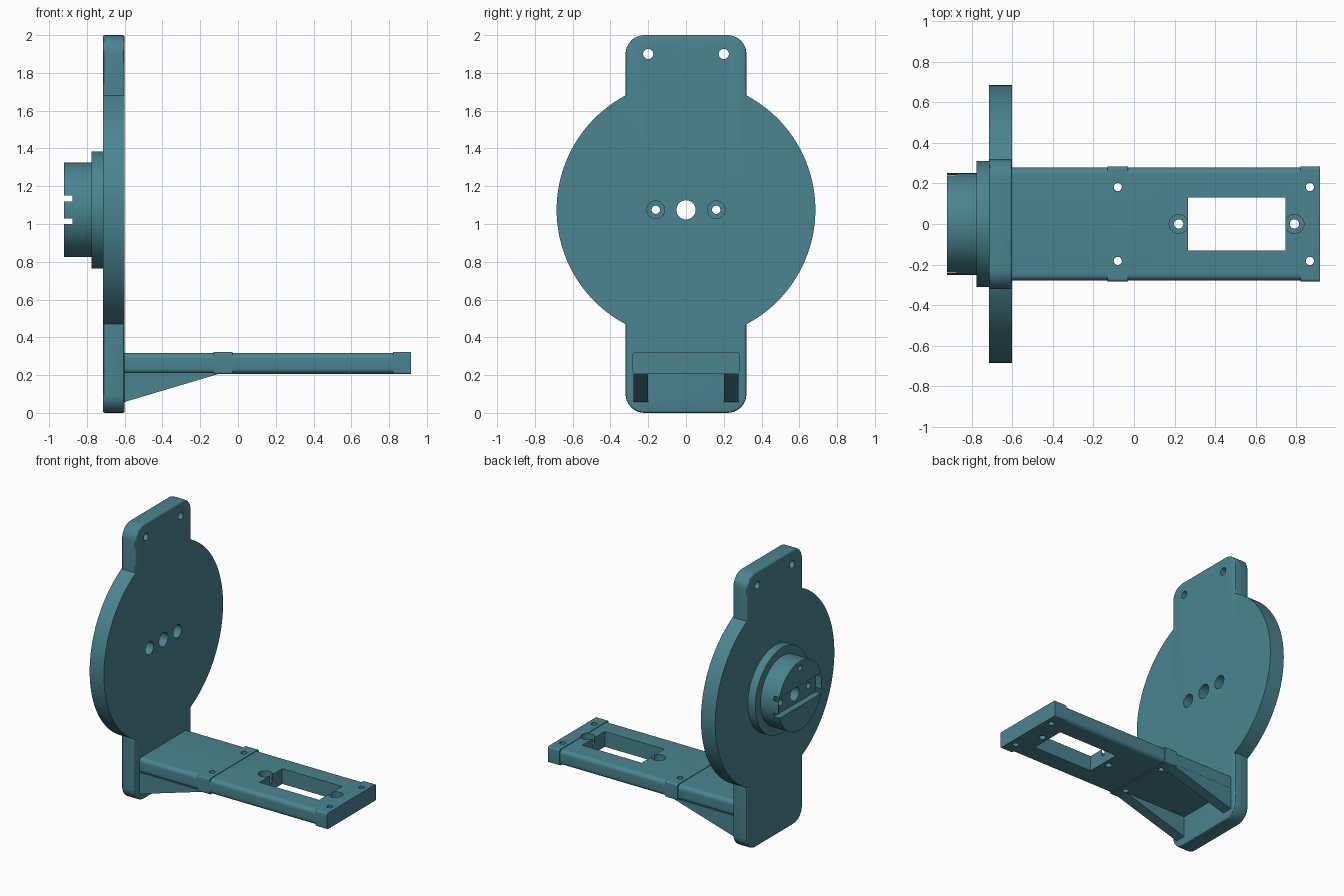
import bpy, bmesh, math
from mathutils import Matrix, Vector

if "Cube" in bpy.data.objects:
    bpy.data.objects.remove(bpy.data.objects["Cube"])

teal = bpy.data.materials.new("teal plastic")
teal.diffuse_color = (0.069, 0.231, 0.283, 1)
teal.use_nodes = True
teal.node_tree.nodes["Principled BSDF"].inputs["Base Color"].default_value = teal.diffuse_color
CZ = 1.075  # height of the disc axis


def finish(name, bm):
    bmesh.ops.recalc_face_normals(bm, faces=bm.faces)
    me = bpy.data.meshes.new(name)
    bm.to_mesh(me)
    bm.free()
    ob = bpy.data.objects.new(name, me)
    bpy.context.collection.objects.link(ob)
    me.materials.append(teal)
    return ob


def box(name, x, y, z, round_axis=None, radius=0, edge=0):
    """Box from (min, max) ranges, edges along one axis rounded, then all edges eased."""
    bm = bmesh.new()
    bmesh.ops.create_cube(bm, size=1)
    for v in bm.verts:
        v.co = Vector([(r[0] + r[1]) / 2 + c * (r[1] - r[0]) for r, c in zip((x, y, z), v.co)])
    if round_axis is not None:
        es = [e for e in bm.edges
              if abs((e.verts[0].co - e.verts[1].co).normalized()[round_axis]) > 0.9]
        bmesh.ops.bevel(bm, geom=es, offset=radius, segments=8, profile=0.5, affect='EDGES')
    if edge:
        es = [e for e in bm.edges if e.calc_face_angle(0) > 1]
        bmesh.ops.bevel(bm, geom=es, offset=edge, segments=3, profile=0.5, affect='EDGES')
    return finish(name, bm)


def cyl(name, axis, a, b, centre, r, n=32):
    """Cylinder along x or z from a to b; centre is (y, z) or (x, y)."""
    bm = bmesh.new()
    bmesh.ops.create_cone(bm, cap_ends=True, segments=n, radius1=r, radius2=r, depth=b - a)
    m = (a + b) / 2
    if axis == 'x':
        mat = Matrix.Translation((m, *centre)) @ Matrix.Rotation(math.pi / 2, 4, 'Y')
    else:
        mat = Matrix.Translation((*centre, m))
    bm.transform(mat)
    return finish(name, bm)


def boolean(ob, others, op):
    """Apply booleans one by one and remove the helper objects."""
    for o in others:
        m = ob.modifiers.new(op, 'BOOLEAN')
        m.operation, m.solver, m.object = op, 'EXACT', o
        bpy.context.view_layer.objects.active = ob
        bpy.ops.object.modifier_apply(modifier=m.name)
        bpy.data.objects.remove(o)


# Back plate: round disc with a rounded upright, stepped hub behind it
plate = cyl("back_plate", 'x', -0.715, -0.6, (0, CZ), 0.685, 128)
upright = box("upright", (-0.715, -0.6), (-0.32, 0.32), (0, 2), 0, 0.1, 0.012)
flange = cyl("hub_flange", 'x', -0.775, -0.68, (0, CZ), 0.31, 96)
hub = cyl("hub", 'x', -0.92, -0.7, (0, CZ), 0.25, 96)
boolean(plate, [upright, flange, hub], 'UNION')

# Recess in the hub face: wide pocket plus two slots running right through
cuts = [box("pocket", (-1, -0.875), (-0.242, 0.242), (CZ - 0.075, CZ + 0.075))]
for s in (-1, 1):
    zs = sorted((CZ + s * 0.045, CZ + s * 0.075))
    cuts += [box("slot", (-1, -0.875), (-0.4, 0.4), zs),
             cyl("hub_face_hole", 'x', -1, -0.8, (0, CZ + s * 0.2), 0.02),
             cyl("hub_screw_hole", 'x', -1, -0.5, (s * 0.16, CZ), 0.022),
             cyl("hub_counterbore", 'x', -0.8, -0.5, (s * 0.16, CZ), 0.047),
             cyl("top_hole", 'x', -0.8, -0.5, (s * 0.2, 1.9), 0.027)]
cuts.append(cyl("axle_hole", 'x', -1, -0.5, (0, CZ), 0.051))
boolean(plate, cuts, 'DIFFERENCE')

# Arm: long rounded bar with squarer pads around the screw holes
arm = box("arm", (-0.62, 0.9), (-0.278, 0.278), (0.207, 0.318), 0, 0.03)
pads = [box("pad", x, (-0.282, 0.282), (0.205, 0.322), 0, 0.012)
        for x in ((-0.13, -0.03), (0.82, 0.915))]
boolean(arm, pads, 'UNION')
cuts = [box("window", (0.265, 0.745), (-0.13, 0.13), (0, 1))]
for x in (0.22, 0.79):
    cuts += [cyl("servo_hole", 'z', 0, 1, (x, 0), 0.023),
             cyl("servo_counterbore", 'z', 0.265, 1, (x, 0), 0.047)]
for x in (-0.08, 0.866):
    for y in (-0.182, 0.182):
        cuts.append(cyl("corner_hole", 'z', 0, 1, (x, y), 0.02))
boolean(arm, cuts, 'DIFFERENCE')

# Two triangular gussets under the arm
gussets = []
for s, side in ((-1, "front"), (1, "back")):
    bm = bmesh.new()
    pts = [(-0.61, 0.055), (-0.59, 0.061), (-0.1, 0.207), (-0.1, 0.215), (-0.61, 0.215)]
    f = bm.faces.new([bm.verts.new((x, s * 0.2, z)) for x, z in pts])
    ext = bmesh.ops.extrude_face_region(bm, geom=[f])['geom']
    bmesh.ops.translate(bm, vec=(0, s * 0.078, 0),
                        verts=[v for v in ext if isinstance(v, bmesh.types.BMVert)])
    gussets.append(finish(side + "_gusset", bm))

# Smooth curved surfaces, keep hard edges
bpy.ops.object.select_all(action='DESELECT')
for ob in [plate, arm] + gussets:
    ob.select_set(True)
bpy.context.view_layer.objects.active = plate
bpy.ops.object.shade_smooth_by_angle(angle=math.radians(30))
